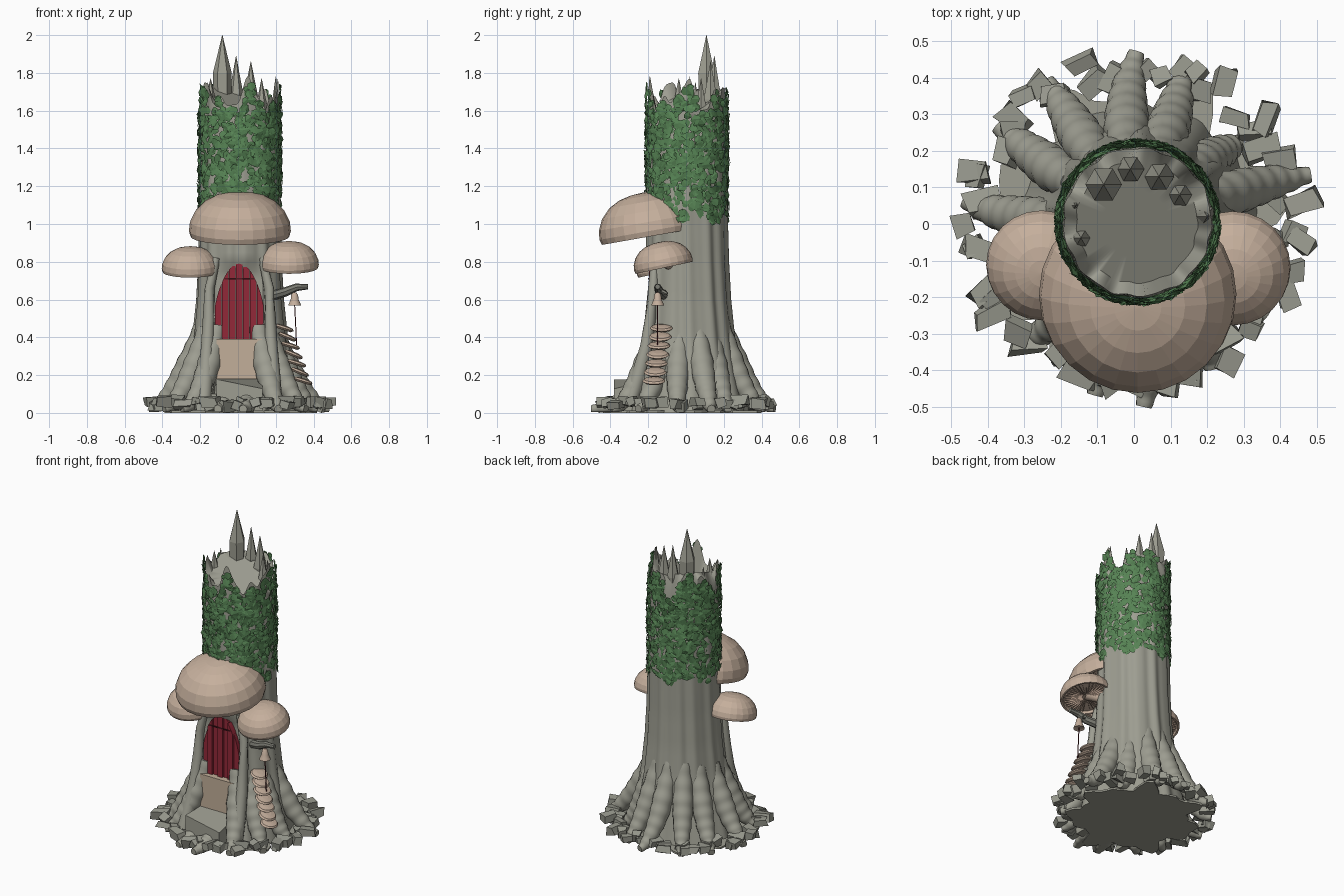
import bpy, bmesh, math, random
from math import sin, cos, pi, radians
from mathutils import Vector, Matrix

random.seed(7)
old = bpy.data.objects.get("Cube")
if old:
    bpy.data.objects.remove(old, do_unlink=True)


def material(name, rgb):
    m = bpy.data.materials.new(name)
    m.use_nodes = True
    m.diffuse_color = (*rgb, 1)
    bsdf = next(n for n in m.node_tree.nodes if n.type == 'BSDF_PRINCIPLED')
    bsdf.inputs["Base Color"].default_value = (*rgb, 1)
    bsdf.inputs["Roughness"].default_value = 0.9
    return m


BARK = material("grey bark", (0.34, 0.34, 0.285))
STONE = material("grey stone", (0.32, 0.325, 0.275))
LEAF = material("ivy green", (0.095, 0.23, 0.09))
TAN = material("mushroom tan", (0.56, 0.43, 0.335))
BEIGE = material("threshold beige", (0.54, 0.43, 0.32))
GILL = material("gill brown", (0.36, 0.26, 0.2))
RED = material("door red", (0.29, 0.022, 0.04))
DARK = material("dark red rope", (0.08, 0.01, 0.015))
LOG = material("dark log", (0.2, 0.2, 0.17))


def finish(bm, name, mat, smooth=None):
    bmesh.ops.recalc_face_normals(bm, faces=bm.faces)
    me = bpy.data.meshes.new(name)
    bm.to_mesh(me)
    bm.free()
    ob = bpy.data.objects.new(name, me)
    bpy.context.collection.objects.link(ob)
    me.materials.append(mat)
    if smooth:
        bpy.ops.object.select_all(action='DESELECT')
        ob.select_set(True)
        bpy.context.view_layer.objects.active = ob
        bpy.ops.object.shade_smooth_by_angle(angle=radians(smooth))
    return ob


def loft(bm, rings):
    """Skin closed rings of points and cap both ends."""
    vs = [[bm.verts.new(p) for p in ring] for ring in rings]
    n = len(vs[0])
    for a, b in zip(vs, vs[1:]):
        for i in range(n):
            j = (i + 1) % n
            bm.faces.new((a[i], a[j], b[j], b[i]))
    bm.faces.new(vs[0])
    bm.faces.new(vs[-1])


def circle(r, z, n):
    return [Vector((r * cos(2 * pi * i / n), r * sin(2 * pi * i / n), z)) for i in range(n)]


def tube(bm, path, radii, n):
    path = [Vector(p) for p in path]
    rings = []
    for i, p in enumerate(path):
        d = path[min(i + 1, len(path) - 1)] - path[max(i - 1, 0)]
        q = d.to_track_quat('Z', 'Y')
        rings.append([p + q @ v for v in circle(radii[i], 0, n)])
    loft(bm, rings)


def lerp(table, t):
    for (a, u), (b, v) in zip(table, table[1:]):
        if t <= b:
            k = (t - a) / (b - a)
            return u + (v - u) * k
    return table[-1][1]


def box(bm, lo, hi):
    lo, hi = Vector(lo), Vector(hi)
    m = Matrix.Translation((lo + hi) / 2) @ Matrix.Diagonal((*(hi - lo), 1))
    return bmesh.ops.create_cube(bm, size=1, matrix=m)["verts"]


# Fluted trunk with a door recess, a broken rim and a sloping inner floor
PROFILE = [(0, 0.32), (0.1, 0.3), (0.2, 0.28), (0.4, 0.246), (0.6, 0.226),
           (0.8, 0.216), (1, 0.212), (1.8, 0.2)]


def rim(a):
    return 1.675 + 0.055 * sin(5 * a + 2) + 0.04 * sin(9 * a + 1) + 0.015 * sin(17 * a)


def trunk_ring(z, n=120):
    ring = []
    for i in range(n):
        a = 2 * pi * i / n
        zz = min(z, rim(a))
        flute = 0.005 * sin(13 * a + zz) + 0.002 * sin(21 * a + 2 * zz)
        r = lerp(PROFILE, zz) + flute * (1.6 - 0.6 * zz)
        p = Vector((0.01 + r * cos(a), 0.005 + r * sin(a), zz))
        if p.y < 0 and abs(p.x - 0.007) < 0.135 and 0.12 < zz < 0.79:
            p.y = max(p.y, -0.16)
        ring.append(p)
    return ring


bm = bmesh.new()
rings = [trunk_ring(0.05 * k) for k in range(31)] + [trunk_ring(9)]
for s in (0.82, 0.45, 0.04):
    rings.append([Vector((p.x * s, p.y * s, 1.64 + 0.36 * s * (p.y - p.x))) for p in rings[31]])
loft(bm, rings)
finish(bm, "trunk", BARK, 50)

# Splintered spikes on the rim: x, y, tip height, base radius
bm = bmesh.new()
for x, y, top, r in ((-0.083, 0.108, 2, 0.05), (-0.01, 0.15, 1.89, 0.038),
                     (0.068, 0.13, 1.86, 0.042), (0.125, 0.08, 1.77, 0.042),
                     (-0.145, -0.038, 1.77, 0.05), (-0.16, 0.05, 1.75, 0.035),
                     (0.2, 0.02, 1.78, 0.03)):
    loft(bm, [[Vector((x, y, 0)) + v for v in circle(q, z, 6)]
              for q, z in ((r * 0.9, 1.56), (r, top - 0.2), (r * 0.5, top - 0.1), (0.001, top))])
finish(bm, "rim_spikes", BARK)

# Ribbed roots: angle in degrees, reach, starting height
bm = bmesh.new()
for deg, reach, top in ((18, 0.51, 0.47), (42, 0.38, 0.45), (70, 0.45, 0.5), (95, 0.48, 0.5),
                        (121, 0.47, 0.5), (146, 0.47, 0.48), (178, 0.48, 0.46),
                        (207, 0.45, 0.45), (234, 0.45, 0.46), (258, 0.49, 0.13),
                        (279, 0.51, 0.14), (304, 0.46, 0.46), (326, 0.45, 0.45), (350, 0.43, 0.45)):
    path, radii = [], []
    steps = 44
    bend = random.uniform(-0.12, 0.12)
    for k in range(steps + 1):
        t = k / steps
        r = 0.19 + (reach - 0.2) * t ** 1.15
        a = radians(deg) + bend * t * t
        path.append(Vector((r * cos(a), r * sin(a), 0.02 + (top - 0.02) * (1 - t) ** 1.6)))
        radii.append((0.045 + 0.02 * min(1, t * 3)) * (1 - 0.7 * t ** 2.5) + 0.002 * sin(2 * pi * k / 6))
    tube(bm, path, radii, 16)
for v in bm.verts:
    v.co.z = max(v.co.z, 0.004)
finish(bm, "roots", BARK, 60)

# Bark jambs beside the door
bm = bmesh.new()
for side in (-1, 1):
    tube(bm, [(0.007 + side * x, y, z) for x, y, z in
              ((0.12, -0.165, 0.82), (0.157, -0.175, 0.66), (0.164, -0.188, 0.5), (0.17, -0.21, 0.35),
               (0.178, -0.25, 0.2), (0.19, -0.3, 0.045))], [0.02, 0.026, 0.03, 0.034, 0.04, 0.04], 12)
finish(bm, "door_jambs", BARK, 60)

# Irregular ground plate
bm = bmesh.new()
edge = [1 + 0.14 * sin(7 * a) + 0.1 * sin(12 * a + 1) for a in (2 * pi * i / 60 for i in range(60))]
loft(bm, [[Vector((v.x * e, v.y * e, z)) for v, e in zip(circle(0.36, z, 60), edge)] for z in (0, 0.012)])
finish(bm, "ground_plate", BARK)

# Rubble ring
bm = bmesh.new()
COUNT = 52
for i in range(COUNT):
    a = 2 * pi * (i + random.uniform(-0.6, 0.6)) / COUNT
    size = Vector((random.uniform(0.045, 0.1), random.uniform(0.04, 0.06), random.uniform(0.035, 0.055)))
    r = random.uniform(0.39, 0.465)
    spin = Matrix.Rotation(random.uniform(0, pi), 4, 'Z') @ Matrix.Rotation(random.uniform(-0.4, 0.4), 4, 'X')
    m = Matrix.Translation((r * cos(a), r * sin(a), random.uniform(0.035, 0.065))) @ spin
    for v in bmesh.ops.create_cube(bm, size=1)["verts"]:
        jitter = Vector([random.uniform(-0.14, 0.14) for _ in range(3)])
        v.co = m @ ((v.co + jitter) * size)
        v.co.z = max(v.co.z, 0)
finish(bm, "rubble_stones", STONE)

# Ivy leaves: small folded pointed leaves scattered over the upper trunk
bm = bmesh.new()
OUTLINE = ((0, -0.5), (0.4, -0.35), (0.5, 0.1), (0, 0.6), (-0.5, 0.1), (-0.4, -0.35))
for _ in range(1900):
    a = random.uniform(0, 2 * pi)
    low = 1.03 + 0.02 * sin(6 * a) + 0.03 * max(0, -sin(a))
    z = random.uniform(low, rim(a) - 0.015)
    r = random.uniform(0.209, 0.226)
    m = (Matrix.Translation((0.01 + r * cos(a), 0.005 + r * sin(a), z))
         @ Matrix.Rotation(a + pi / 2, 4, 'Z') @ Matrix.Rotation(pi / 2 + random.uniform(-0.25, 0.25), 4, 'X')
         @ Matrix.Rotation(random.uniform(-0.25, 0.25), 4, 'Y') @ Matrix.Rotation(random.uniform(0, 2 * pi), 4, 'Z'))
    s = random.uniform(0.034, 0.048)
    vs = [bm.verts.new(m @ Vector((x * s, y * s, -abs(x) * s * 0.2))) for x, y in OUTLINE]
    bm.faces.new(vs[:4])
    bm.faces.new((vs[0], vs[3], vs[4], vs[5]))
finish(bm, "ivy_leaves", LEAF)


# Mushroom caps with gills and a stalk
def mushroom(name, at, r, h, tilt, seg=24):
    m = Matrix.Translation(at) @ Matrix.Rotation(radians(tilt), 4, 'X')
    shape = ((0.86, 0.06), (0.9, -0.06), (0.97, -0.07), (1, 0.06), (0.98, 0.28), (0.88, 0.54),
             (0.7, 0.77), (0.48, 0.91), (0.24, 0.98), (0.01, 1))
    cap = bmesh.new()
    loft(cap, [[m @ v for v in circle(r * q, h * z, seg)] for q, z in shape])
    finish(cap, name + "_cap", TAN)
    gills = bmesh.new()
    for i in range(36):
        turn = m @ Matrix.Rotation(2 * pi * i / 36, 4, 'Z')
        pts = ((0.15, 0.1), (0.9, 0.1), (0.89, 0), (0.5, -0.05), (0.15, 0.02))
        gills.faces.new([gills.verts.new(turn @ Vector((r * x, 0, h * z))) for x, z in pts])
    finish(gills, name + "_gills", GILL)
    stalk = bmesh.new()
    top = m @ Vector((0, 0, h * 0.2))
    base = Vector((at[0] * 0.6, at[1] * 0.6, at[2]))
    tube(stalk, [base, (base + top) / 2, top], [r * 0.2, r * 0.17, r * 0.22], 12)
    finish(stalk, name + "_stalk", TAN, 40)


mushroom("front_mushroom", (0.01, -0.19, 0.95), 0.27, 0.22, 10)
mushroom("left_mushroom", (0.27, -0.118, 0.777), 0.158, 0.13, 12)
mushroom("right_mushroom", (-0.252, -0.11, 0.755), 0.152, 0.125, 12)

# Recessed arched plank door with a cross band
LEFT, RIGHT, PLANKS = -0.122, 0.136, 7
MID, HALF = (LEFT + RIGHT) / 2, (RIGHT - LEFT) / 2


def arch(x):
    return 0.56 + 0.23 * max(0, 1 - ((x - MID) / HALF) ** 2) ** 0.8


bm = bmesh.new()
w = (RIGHT - LEFT) / PLANKS
for i in range(PLANKS):
    a, b = LEFT + i * w + 0.001, LEFT + (i + 1) * w - 0.001
    xs = [b + (a - b) * k / 4 for k in range(5)]
    outline = [(a, 0.38), (b, 0.38)] + [(x, arch(x)) for x in xs]
    front = -0.185 - 0.012 * (i % 2)
    loft(bm, [[Vector((x, y, z)) for x, z in outline] for y in (front, -0.13)])
finish(bm, "door_planks", RED)
bm = bmesh.new()
box(bm, (MID - 0.078, -0.201, 0.707), (MID + 0.078, -0.196, 0.714))
finish(bm, "door_band", DARK)

# Beige threshold panel and sloping stone doorstep
bm = bmesh.new()
box(bm, (-0.114, -0.228, 0.18), (0.128, -0.15, 0.39))
finish(bm, "threshold_panel", BEIGE)
bm = bmesh.new()
for v in box(bm, (-0.115, -0.38, 0.01), (0.13, -0.16, 0.178)):
    if v.co.y < -0.3 and v.co.z > 0.1 and v.co.x > 0:
        v.co.z -= 0.05
finish(bm, "doorstep", BARK)

# Shelf fungus stairs down the left side
bm = bmesh.new()
for i in range(7):
    t = i / 6
    m = (Matrix.Translation((0.245 + 0.1 * t, -0.13 - 0.04 * t, 0.45 - 0.28 * t))
         @ Matrix.Rotation(0.3 + 0.1 * (i % 2), 4, 'Y') @ Matrix.Diagonal((0.9, 1.05, 1, 1)))
    loft(bm, [[m @ v for v in circle(q, z, 14)]
              for q, z in ((0.045, -0.012), (0.058, -0.002), (0.05, 0.008), (0.02, 0.013))])
finish(bm, "fungus_stairs", TAN)

# Bell hanging from a short branch
bm = bmesh.new()
tube(bm, [(0.18, -0.11, 0.62), (0.25, -0.14, 0.64), (0.31, -0.15, 0.665), (0.37, -0.15, 0.668)],
     [0.026, 0.025, 0.02, 0.014], 8)
tube(bm, [(0.27, -0.145, 0.65), (0.285, -0.12, 0.64), (0.295, -0.1, 0.63)], [0.013, 0.012, 0.009], 6)
finish(bm, "bell_branch", LOG)
HANG = Vector((0.3, -0.15, 0))
bm = bmesh.new()
loft(bm, [[HANG + v for v in circle(q, z, 16)] for q, z in
          ((0.028, 0.572), (0.034, 0.568), (0.03, 0.58), (0.021, 0.6), (0.018, 0.625), (0.008, 0.638))])
finish(bm, "bell", TAN, 40)
bm = bmesh.new()
tube(bm, [HANG + Vector((dx, 0, z)) for dx, z in ((0, 0.66), (0, 0.57), (0.006, 0.45), (0.01, 0.36))], [0.003] * 4, 6)
finish(bm, "bell_rope", DARK)
